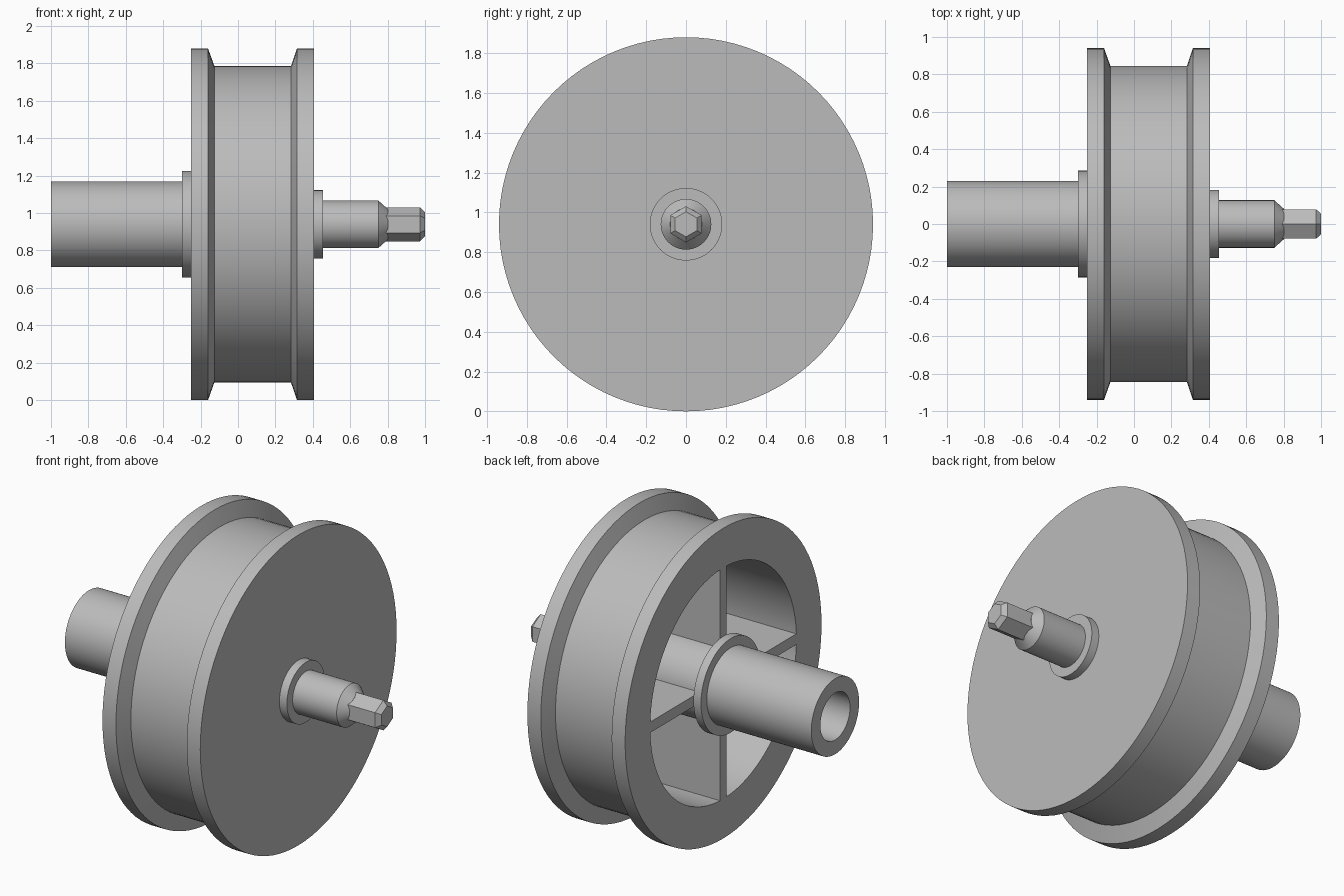
import bpy, bmesh, math
from math import sin, cos, pi

if "Cube" in bpy.data.objects:
    bpy.data.objects.remove(bpy.data.objects["Cube"], do_unlink=True)

AXIS_Z = 0.94

steel = bpy.data.materials.new("plain_grey")
steel.use_nodes = True
GREY = (0.5, 0.5, 0.5, 1)
steel.diffuse_color = GREY
steel.node_tree.nodes["Principled BSDF"].inputs["Base Color"].default_value = GREY


def finish(name, bm, smooth=True):
    bmesh.ops.recalc_face_normals(bm, faces=bm.faces)
    mesh = bpy.data.meshes.new(name)
    bm.to_mesh(mesh)
    bm.free()
    mesh.materials.append(steel)
    ob = bpy.data.objects.new(name, mesh)
    ob.location.z = AXIS_Z
    bpy.context.collection.objects.link(ob)
    if smooth:
        bpy.ops.object.select_all(action='DESELECT')
        ob.select_set(True)
        bpy.context.view_layer.objects.active = ob
        bpy.ops.object.shade_smooth_by_angle(angle=math.radians(20))
    return ob


def lathe(name, profile, sides=96, closed=False, smooth=True):
    """Turn (x, radius) points around the x axis; open profiles get flat caps."""
    bm = bmesh.new()
    rings = [[bm.verts.new((x, r * sin(2 * pi * i / sides), r * cos(2 * pi * i / sides)))
              for i in range(sides)] for x, r in profile]
    pairs = list(zip(rings, rings[1:]))
    if closed:
        pairs.append((rings[-1], rings[0]))
    else:
        bm.faces.new(rings[0])
        bm.faces.new(rings[-1])
    for a, b in pairs:
        for i in range(sides):
            j = (i + 1) % sides
            bm.faces.new((a[i], a[j], b[j], b[i]))
    return finish(name, bm, smooth)


# Flanged wheel: front disc, grooved rim and open back
BACK, FRONT, WEB = -0.25, 0.405, 0.315
lathe("flanged_wheel", [
    (WEB, 0.70), (BACK, 0.70), (BACK, 0.94), (-0.16, 0.94), (-0.126, 0.845),
    (0.283, 0.845), (WEB, 0.94), (FRONT, 0.94)])

# Four ribs between hub and rim
for k, name in enumerate(("top", "left", "bottom", "right")):
    bm = bmesh.new()
    bmesh.ops.create_cube(bm, size=1)
    for v in bm.verts:
        x = BACK if v.co.x < 0 else WEB + 0.01
        y = v.co.y * 0.065
        z = 0.20 if v.co.z < 0 else 0.71
        a = k * pi / 2
        v.co = (x, y * cos(a) + z * sin(a), z * cos(a) - y * sin(a))
    finish(name + "_rib", bm, smooth=False)

# Hollow rear shaft running through the hub
lathe("rear_shaft", [(-1.0, 0.142), (-1.0, 0.229), (WEB + 0.01, 0.229),
                     (WEB + 0.01, 0.142)], closed=True)
lathe("rear_collar", [(-0.30, 0.22), (-0.30, 0.285), (BACK, 0.285), (BACK, 0.22)],
      closed=True)

# Front collar, pin and six-sided drive end
lathe("front_collar", [(FRONT - 0.01, 0.182), (0.455, 0.182)])
lathe("front_pin", [(0.44, 0.127), (0.75, 0.127), (0.803, 0.08)])
lathe("hex_drive", [(0.76, 0.091), (0.974, 0.091), (1.0, 0.063)], sides=6, smooth=False)
